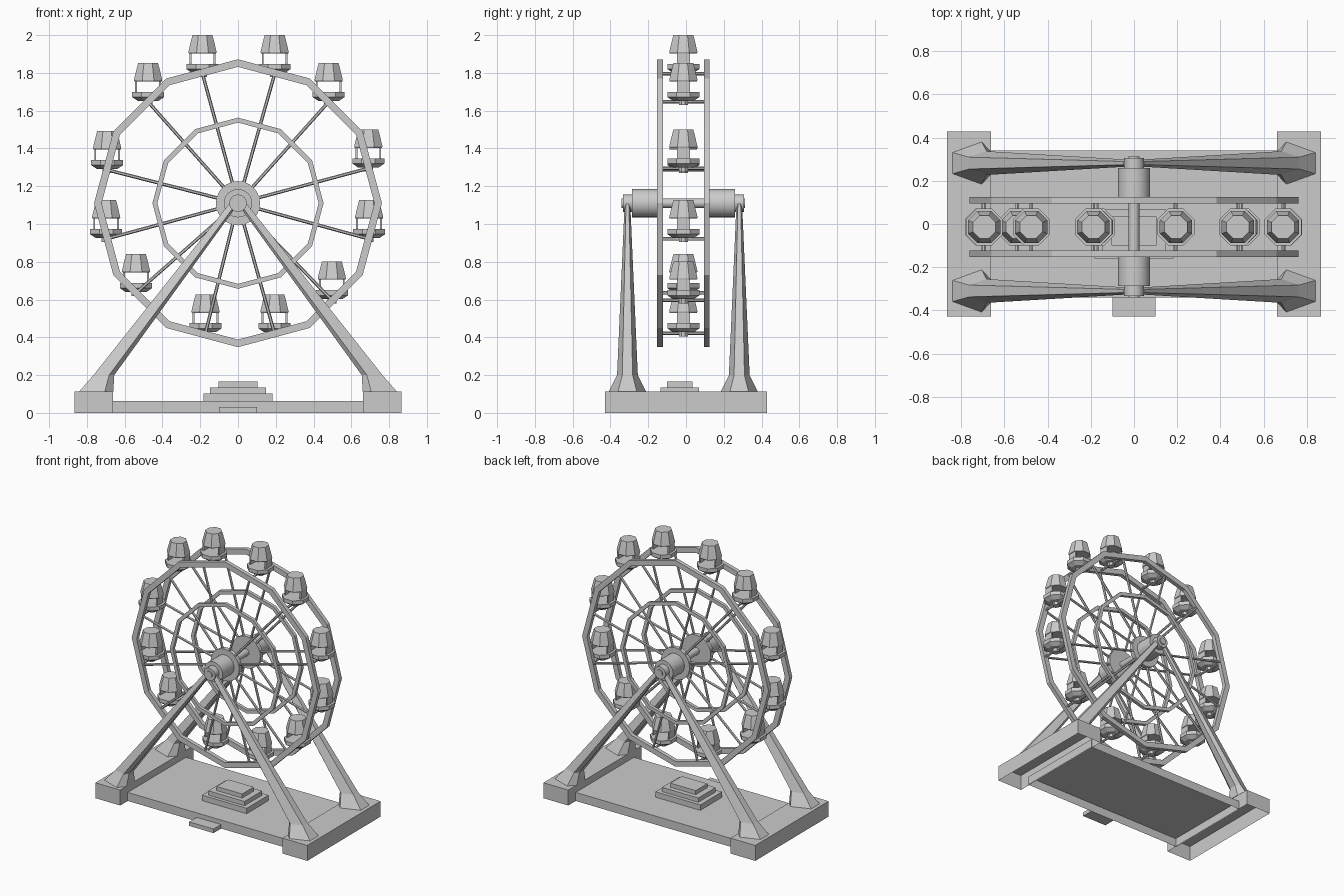
import bpy, bmesh
from math import cos, sin, pi, radians
from mathutils import Vector, Matrix

if "Cube" in bpy.data.objects:
    bpy.data.objects.remove(bpy.data.objects["Cube"], do_unlink=True)

grey = bpy.data.materials.new("plain_grey")
grey.use_nodes = True
grey.diffuse_color = (0.6, 0.6, 0.6, 1)
grey.node_tree.nodes["Principled BSDF"].inputs["Base Color"].default_value = (0.6, 0.6, 0.6, 1)

MID_Y = -0.014   # centre plane of the wheel
HUB_Z = 1.11     # height of the axle


def finish(bm, name, smooth=False):
    bmesh.ops.recalc_face_normals(bm, faces=bm.faces)
    mesh = bpy.data.meshes.new(name)
    bm.to_mesh(mesh)
    bm.free()
    mesh.materials.append(grey)
    obj = bpy.data.objects.new(name, mesh)
    bpy.context.collection.objects.link(obj)
    if smooth:
        bpy.ops.object.select_all(action='DESELECT')
        bpy.context.view_layer.objects.active = obj
        obj.select_set(True)
        bpy.ops.object.shade_smooth_by_angle(angle=radians(30))
    return obj


def add_box(bm, lo, hi, open_bottom=False):
    lo, hi = Vector(lo), Vector(hi)
    m = Matrix.Translation((lo + hi) / 2) @ Matrix.Diagonal((*(hi - lo), 1))
    verts = bmesh.ops.create_cube(bm, size=1, matrix=m)["verts"]
    if open_bottom:
        bottom = [f for f in bm.faces if all(v in verts and abs(v.co.z - lo.z) < 1e-5 for v in f.verts)]
        bmesh.ops.delete(bm, geom=bottom, context='FACES_ONLY')


def box(name, lo, hi, open_bottom=False):
    bm = bmesh.new()
    add_box(bm, lo, hi, open_bottom)
    return finish(bm, name)


def add_loft(bm, sections):
    """Skin a list of equal-length point loops and cap both ends."""
    loops = [[bm.verts.new(p) for p in s] for s in sections]
    n = len(loops[0])
    for a, b in zip(loops, loops[1:]):
        for i in range(n):
            j = (i + 1) % n
            bm.faces.new((a[i], a[j], b[j], b[i]))
    bm.faces.new(loops[0][::-1])
    bm.faces.new(loops[-1])


def add_rod(bm, start, end, radius, sides=6):
    start, end = Vector(start), Vector(end)
    d = end - start
    m = Matrix.Translation((start + end) / 2) @ d.to_track_quat('Z', 'Y').to_matrix().to_4x4()
    bmesh.ops.create_cone(bm, cap_ends=True, segments=sides, radius1=radius,
                          radius2=radius, depth=d.length, matrix=m)


def ring(name, y, outer, inner, half):
    """Flat twelve-sided hoop with a vertex at the top."""
    bm = bmesh.new()
    rows = []
    for i in range(12):
        a = i * pi / 6
        rows.append([bm.verts.new((r * sin(a), y + s * half, HUB_Z + r * cos(a)))
                     for r, s in ((outer, -1), (outer, 1), (inner, 1), (inner, -1))])
    for i in range(12):
        a, b = rows[i], rows[(i + 1) % 12]
        for k in range(4):
            n = (k + 1) % 4
            bm.faces.new((a[k], a[n], b[n], b[k]))
    return finish(bm, name)


# Base: open-bottomed slab, end blocks, entry step and tiered platform
box("base_slab", (-0.67, -0.34, 0), (0.67, 0.34, 0.063), True)
box("left_end_block", (0.663, -0.428, 0), (0.866, 0.428, 0.114), True)
box("right_end_block", (-0.866, -0.428, 0), (-0.663, 0.428, 0.114), True)
box("entry_step", (-0.1, -0.428, 0), (0.1, -0.34, 0.03))
bm = bmesh.new()
for half_x, y0, y1, z0, z1 in ((0.183, -0.16, 0.095, 0.063, 0.103),
                               (0.148, -0.135, 0.068, 0.103, 0.135),
                               (0.104, -0.1, 0.035, 0.135, 0.165)):
    add_box(bm, (-half_x, y0, z0), (half_x, y1, z1))
finish(bm, "tiered_platform")

# Four flared six-sided legs leaning to the axle
LEG = ((0.84, 0.66, 0.098, 0.114), (0.765, 0.655, 0.055, 0.2), (0.048, 0.0, 0.015, 1.105))
for side, side_name in ((1, "left"), (-1, "right")):
    for face, face_name in ((-1, "front"), (1, "back")):
        yc = MID_Y + face * 0.296
        sections = []
        for xo, xi, hy, z in LEG:
            xm = xi + 0.25 * (xo - xi)
            plan = ((xo, -0.5), (xm, -1), (xi, -0.5), (xi, 0.5), (xm, 1), (xo, 0.5))
            sections.append([(side * x, yc + t * hy, z) for x, t in plan])
        bm = bmesh.new()
        add_loft(bm, sections)
        finish(bm, f"{face_name}_{side_name}_leg")

# Axle, hub drums and discs
bm = bmesh.new()
add_rod(bm, (0, MID_Y - 0.327, HUB_Z), (0, MID_Y + 0.327, HUB_Z), 0.025, 16)
finish(bm, "axle", True)
for face, face_name in ((-1, "front"), (1, "back")):
    for part, radius, near, far in (("hub_disc", 0.117, 0.108, 0.139),
                                    ("hub_drum", 0.075, 0.139, 0.273),
                                    ("axle_cap", 0.046, 0.273, 0.32)):
        bm = bmesh.new()
        add_rod(bm, (0, MID_Y + face * near, HUB_Z), (0, MID_Y + face * far, HUB_Z), radius, 24)
        finish(bm, f"{face_name}_{part}", True)

# Twin wheels: outer and inner hoops
for face, face_name in ((-1, "front"), (1, "back")):
    y = MID_Y + face * 0.1235
    ring(f"{face_name}_outer_ring", y, 0.762, 0.722, 0.015)
    ring(f"{face_name}_inner_ring", y, 0.453, 0.427, 0.012)

# Cabin places: x and roof height
CABINS = ((-0.188, 2.0), (0.194, 2.0), (-0.476, 1.852), (0.48, 1.852),
          (-0.693, 1.492), (0.69, 1.5), (-0.698, 1.126), (0.694, 1.126),
          (-0.54, 0.84), (0.497, 0.802), (-0.172, 0.627), (0.193, 0.627))
ROD_DROP = 0.205

# Spokes and the cross rods that carry the cabins
spokes, rods = bmesh.new(), bmesh.new()
for x, top in CABINS:
    z = top - ROD_DROP
    for face in (-1, 1):
        y = MID_Y + face * 0.1235
        add_rod(spokes, (0, y, HUB_Z), (x, y, z), 0.009)
    add_rod(rods, (x, MID_Y - 0.125, z), (x, MID_Y + 0.125, z), 0.009)
finish(spokes, "spokes")
finish(rods, "cross_rods")


def octagon(radius, z):
    return [(radius * cos(a), radius * sin(a), z) for a in ((i + 0.5) * pi / 4 for i in range(8))]


# Cabin: tapered roof, side panels, tub with tapered underside and a hanger
bm = bmesh.new()
add_loft(bm, [octagon(r, z) for r, z in ((0.057, 0), (0.067, -0.035), (0.081, -0.09), (0.078, -0.097))])
add_loft(bm, [octagon(r, z) for r, z in ((0.06, -0.2), (0.082, -0.186), (0.092, -0.18), (0.092, -0.152))])
add_loft(bm, [octagon(r, z) for r, z in ((0.026, -0.222), (0.026, -0.198))])
for s in (-1, 1):
    x0, x1 = sorted((s * 0.058, s * 0.068))
    add_box(bm, (x0, -0.034, -0.155), (x1, 0.034, -0.092))
first = finish(bm, "cabin_1")
first.location = (CABINS[0][0], MID_Y, CABINS[0][1])
for i, (x, top) in enumerate(CABINS[1:], 2):
    copy = bpy.data.objects.new(f"cabin_{i}", first.data)
    copy.location = (x, MID_Y, top)
    bpy.context.collection.objects.link(copy)
